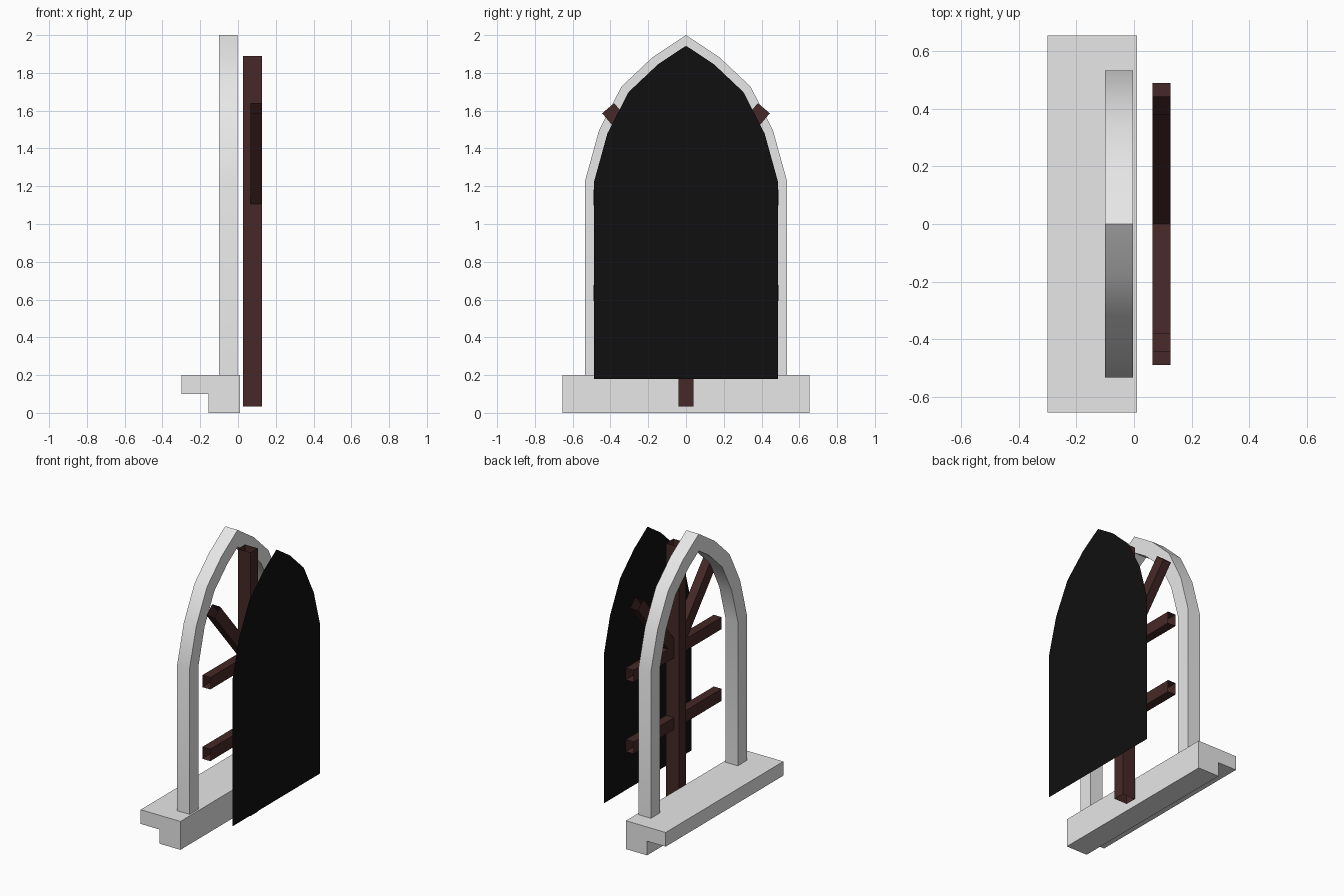
import bpy, bmesh, math
from mathutils import Vector

cube = bpy.data.objects.get("Cube")
if cube:
    bpy.data.objects.remove(cube)


def material(name, color):
    m = bpy.data.materials.new(name)
    m.use_nodes = True
    m.diffuse_color = (*color, 1)
    m.node_tree.nodes["Principled BSDF"].inputs["Base Color"].default_value = (*color, 1)
    return m


stone = material("pale stone", (0.8, 0.8, 0.8))
wood = material("dark wood", (0.06, 0.022, 0.02))
black = material("black pane", (0.005, 0.005, 0.005))


def build(name, verts, faces, mat, fix_normals=True):
    mesh = bpy.data.meshes.new(name)
    mesh.from_pydata(verts, [], faces)
    if fix_normals:
        bm = bmesh.new()
        bm.from_mesh(mesh)
        bmesh.ops.recalc_face_normals(bm, faces=bm.faces)
        bm.to_mesh(mesh)
        bm.free()
    mesh.materials.append(mat)
    obj = bpy.data.objects.new(name, mesh)
    bpy.context.collection.objects.link(obj)
    return obj


def inset(path, d):
    """Move an open (y, z) path to its right by d, with mitred corners."""
    result = []
    for i, p in enumerate(path):
        before = (p - path[i - 1]).normalized() if i else None
        after = (path[i + 1] - p).normalized() if i + 1 < len(path) else None
        before, after = before or after, after or before
        n1 = Vector((before.y, -before.x))
        n2 = Vector((after.y, -after.x))
        n = (n1 + n2).normalized()
        result.append(p + n * d / n.dot(n1))
    return result


def tube(name, a, b, x0, x1, width):
    """Open-ended square timber between two (y, z) points."""
    a, b = Vector(a), Vector(b)
    d = (b - a).normalized()
    side = Vector((-d.y, d.x)) * width / 2
    verts = []
    for p in (a, b):
        for x, s in ((x0, -1), (x1, -1), (x1, 1), (x0, 1)):
            q = p + side * s
            verts.append((x, q.x, q.y))
    faces = [(i, (i + 1) % 4, (i + 1) % 4 + 4, i + 4) for i in range(4)]
    return build(name, verts, faces, wood)


# Pointed arch outline, from one foot over the tip to the other
half = [(-0.534, 0.004), (-0.534, 1.23), (-0.46, 1.497), (-0.342, 1.727), (-0.178, 1.882)]
outline = [Vector(p) for p in half] + [Vector((0, 2))]
outline += [Vector((-y, z)) for y, z in reversed(half)]

# Stone arch: square section swept along the outline
verts, faces = [], []
for o, i in zip(outline, inset(outline, 0.1)):
    verts += [(-0.1, *o), (-0.003, *o), (-0.003, *i), (-0.1, *i)]
for s in range(len(outline) - 1):
    for k in range(4):
        n = (k + 1) % 4
        faces.append((4 * s + k, 4 * s + n, 4 * s + 4 + n, 4 * s + 4 + k))
last = len(verts) - 4
faces += [(0, 1, 2, 3), tuple(range(last, last + 4))]
arch = build("stone_arch", verts, faces, stone)
bpy.ops.object.select_all(action="DESELECT")
arch.select_set(True)
bpy.context.view_layer.objects.active = arch
bpy.ops.object.shade_smooth_by_angle(angle=math.radians(35))

# Stepped sill: profile extruded along y
profile = [(-0.3, 0.2), (-0.3, 0.1), (-0.155, 0.1), (-0.155, 0), (0.01, 0), (0.01, 0.1), (0.01, 0.2)]
n = len(profile)
verts = [(x, y, z) for y in (-0.655, 0.655) for x, z in profile]
faces = [(i, (i + 1) % n, (i + 1) % n + n, i + n) for i in range(n)]
faces += [tuple(range(n)), tuple(range(n, 2 * n))]
build("window_sill", verts, faces, stone)

# Dark pane: single sheet with the arch outline, facing +x
pane = inset(outline, 0.047)
pane[0].y = pane[-1].y = 0.18
build("window_pane", [(0.3, *p) for p in pane],
      [tuple(reversed(range(len(pane))))], black, False)

# Timber lattice
tube("centre_post", (0, 0.035), (0, 1.89), 0.027, 0.127, 0.08)
for name, z in (("lower_crossbar", 0.635), ("upper_crossbar", 1.14)):
    tube(name, (-0.49, z), (0.49, z), 0.065, 0.127, 0.084)
for name, s in (("left_brace", -1), ("right_brace", 1)):
    tube(name, (0, 1.122), (s * 0.412, 1.613), 0.065, 0.127, 0.083)
